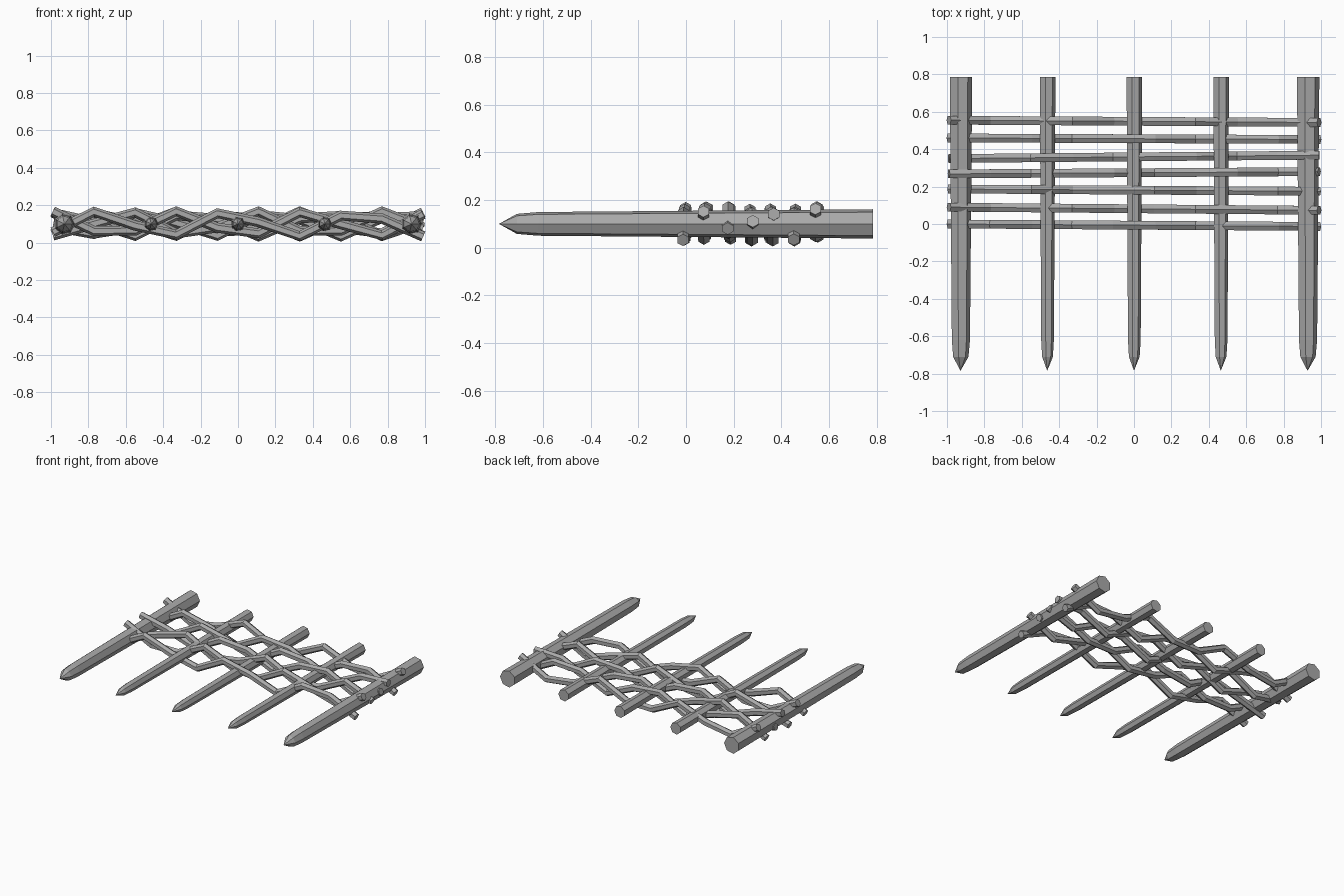
import bpy, bmesh, math
from mathutils import Vector

cube = bpy.data.objects.get("Cube")
if cube:
    bpy.data.objects.remove(cube)

wood = bpy.data.materials.new("weathered_grey_wood")
wood.use_nodes = True
GREY = (0.4, 0.4, 0.4, 1)
wood.diffuse_color = GREY
wood.node_tree.nodes["Principled BSDF"].inputs["Base Color"].default_value = GREY

MID_Z = 0.1


def ring(bm, centre, u, v, radius, sides, turn=0.0):
    angles = [turn + 2 * math.pi * i / sides for i in range(sides)]
    return [bm.verts.new(centre + radius * (u * math.cos(a) + v * math.sin(a))) for a in angles]


def bridge(bm, a, b):
    n = len(a)
    for i in range(n):
        bm.faces.new((a[i], a[(i + 1) % n], b[(i + 1) % n], b[i]))


def finish(bm, name):
    bmesh.ops.recalc_face_normals(bm, faces=bm.faces)
    mesh = bpy.data.meshes.new(name)
    bm.to_mesh(mesh)
    bm.free()
    mesh.materials.append(wood)
    obj = bpy.data.objects.new(name, mesh)
    bpy.context.collection.objects.link(obj)


def stake(name, x, scale):
    """Seven-sided tapered pole with a sharpened front end."""
    bm = bmesh.new()
    u, v = Vector((1, 0, 0)), Vector((0, 0, 1))
    profile = [(0.785, 0.063), (-0.62, 0.051), (-0.71, 0.043)]
    rings = [ring(bm, Vector((x, y, MID_Z)), u, v, r * scale, 7) for y, r in profile]
    bm.faces.new(rings[0])
    for a, b in zip(rings, rings[1:]):
        bridge(bm, a, b)
    tip = bm.verts.new((x, -0.785, MID_Z))
    for i in range(7):
        bm.faces.new((rings[-1][i], rings[-1][(i + 1) % 7], tip))
    finish(bm, name)


def rod(name, y_left, y_right, end_phase):
    """Six-sided rod bending up and down between the stakes."""
    bm = bmesh.new()
    points = []
    for k in range(10):
        t = k / 9
        z = MID_Z + 0.068 * math.cos(end_phase - 2 * (9 - k))
        points.append(Vector((-0.99 + 1.98 * t, y_left + (y_right - y_left) * t, z)))
    rings = []
    for k, p in enumerate(points):
        before = (p - points[max(k - 1, 0)]).normalized()
        after = (points[min(k + 1, 9)] - p).normalized()
        tangent = (before + after).normalized()
        side = Vector((0, 1, 0))
        up = tangent.cross(side).normalized()
        rings.append(ring(bm, p, side, up, 0.027, 6, math.pi / 6))
    bm.faces.new(rings[0])
    bm.faces.new(rings[-1])
    for a, b in zip(rings, rings[1:]):
        bridge(bm, a, b)
    finish(bm, name)


# Stakes: thick outer pair, thinner inner three
for i in range(5):
    outer = i in (0, 4)
    stake(f"{'outer' if outer else 'inner'}_stake_{i + 1}", (i - 2) * 0.464, 1.0 if outer else 0.7)

# Woven rods: y at each end, and wave phase at the +x end
rods = [
    (0.0, -0.013, math.pi),
    (0.09, 0.073, -0.69),
    (0.187, 0.175, 1.87),
    (0.268, 0.28, -1.4),
    (0.35, 0.368, 0.92),
    (0.46, 0.452, 2.9),
    (0.555, 0.543, -0.4),
]
for i, (y_left, y_right, phase) in enumerate(rods):
    rod(f"woven_rod_{i + 1}", y_left, y_right, phase)
